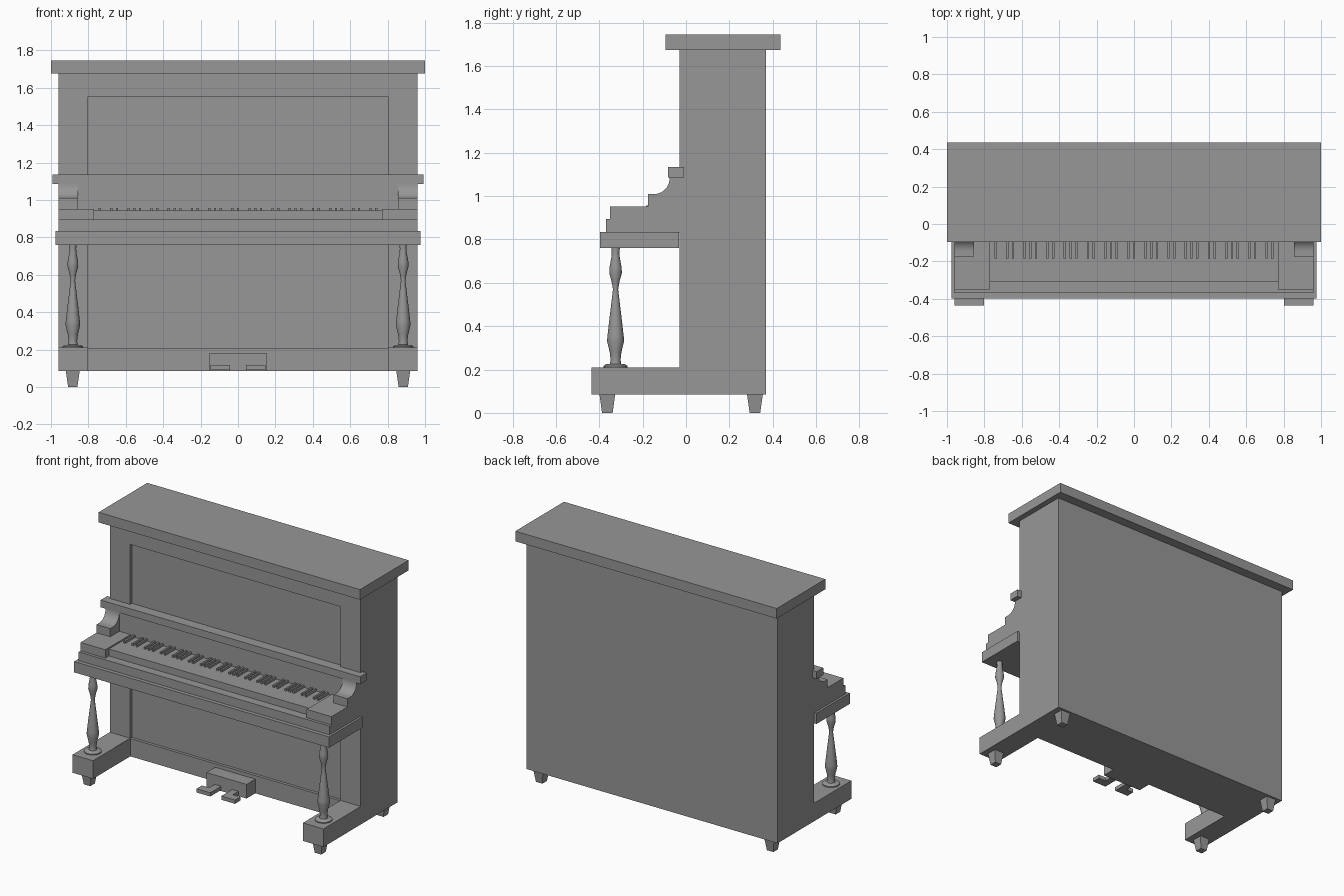
import bpy, bmesh, math

cube = bpy.data.objects.get("Cube")
if cube:
    bpy.data.objects.remove(cube, do_unlink=True)

grey = bpy.data.materials.new("plain_grey")
grey.use_nodes = True
color = (0.31, 0.31, 0.31, 1)
grey.diffuse_color = color
grey.node_tree.nodes["Principled BSDF"].inputs["Base Color"].default_value = color


def finish(name, bm):
    bmesh.ops.recalc_face_normals(bm, faces=bm.faces)
    mesh = bpy.data.meshes.new(name)
    bm.to_mesh(mesh)
    bm.free()
    mesh.materials.append(grey)
    obj = bpy.data.objects.new(name, mesh)
    bpy.context.collection.objects.link(obj)
    return obj


def add_box(bm, x, y, z, taper=1):
    """Box between x, y and z ranges; taper scales the bottom face."""
    verts = bmesh.ops.create_cube(bm, size=1)["verts"]
    for v in verts:
        k = taper if v.co.z < 0 else 1
        v.co = [sum(r) / 2 + c * s * (r[1] - r[0])
                for r, c, s in zip((x, y, z), v.co, (k, k, 1))]


def box(name, x, y, z, taper=1):
    bm = bmesh.new()
    add_box(bm, x, y, z, taper)
    return finish(name, bm)


def extrude_x(name, profile, x0, x1):
    """Extrude a (y, z) outline along x."""
    bm = bmesh.new()
    face = bm.faces.new([bm.verts.new((x0, y, z)) for y, z in profile])
    new = bmesh.ops.extrude_face_region(bm, geom=[face])["geom"]
    bmesh.ops.translate(bm, vec=(x1 - x0, 0, 0),
                        verts=[g for g in new if isinstance(g, bmesh.types.BMVert)])
    return finish(name, bm)


def activate(obj):
    bpy.ops.object.select_all(action="DESELECT")
    obj.select_set(True)
    bpy.context.view_layer.objects.active = obj


def cut(target, *ranges):
    """Subtract a box from the target."""
    cutter = box("cutter", *ranges)
    cutter.hide_render = True
    mod = target.modifiers.new("cut", "BOOLEAN")
    mod.operation, mod.solver, mod.object = "DIFFERENCE", "EXACT", cutter
    activate(target)
    bpy.ops.object.modifier_apply(modifier=mod.name)
    bpy.data.objects.remove(cutter, do_unlink=True)


# Cabinet with projecting feet and two recessed front panels
FRONT, BACK = -0.03, 0.37
cabinet = extrude_x("cabinet", [(-0.437, 0.085), (BACK, 0.085), (BACK, 1.68),
                                (FRONT, 1.68), (FRONT, 0.21), (-0.437, 0.21)], -0.96, 0.96)
cut(cabinet, (-0.803, 0.803), (-0.6, FRONT), (0, 0.3))
cut(cabinet, (-0.805, 0.805), (-0.2, FRONT + 0.02), (0.208, 0.8))
cut(cabinet, (-0.805, 0.805), (-0.2, FRONT + 0.02), (1.11, 1.55))
box("lid", (-1, 1), (-0.095, 0.437), (1.675, 1.745))

# Keyboard shelf, slip, fallboard and ledge
box("keybed", (-0.975, 0.975), (-0.397, -0.033), (0.76, 0.835))
box("key_slip", (-0.96, 0.96), (-0.37, -0.02), (0.83, 0.895))
box("fallboard", (-0.86, 0.86), (-0.075, 0), (0.89, 1.09))
box("ledge", (-0.993, 0.993), (-0.082, -0.01), (1.085, 1.135))

# Keys
KEY_HALF, WHITE_COUNT = 0.77, 50
box("white_keys", (-KEY_HALF, KEY_HALF), (-0.31, -0.06), (0.89, 0.943))
bm = bmesh.new()
pitch = 2 * KEY_HALF / WHITE_COUNT
for k in range(1, WHITE_COUNT):
    if k % 7 in (0, 1, 3, 4, 6):
        x = -KEY_HALF + k * pitch
        add_box(bm, (x - 0.006, x + 0.006), (-0.185, -0.06), (0.93, 0.958))
finish("black_keys", bm)

# Arm outline with a concave quarter curve
arc = [(-0.145 + 0.07 * math.sin(a), 1.085 - 0.075 * math.cos(a))
       for a in (math.pi / 2 * i / 10 for i in range(11))]
arm = [(-0.02, 0.94), (-0.175, 0.94), (-0.175, 1.01)] + arc + [(-0.02, 1.085)]

# Turned column outline as (radius, height)
turning = [(0, 0.205), (0.055, 0.205), (0.055, 0.217), (0.045, 0.224), (0.026, 0.226),
           (0.023, 0.245), (0.027, 0.28), (0.039, 0.33), (0.038, 0.35), (0.03, 0.42),
           (0.018, 0.52), (0.012, 0.57), (0.018, 0.605), (0.029, 0.645), (0.028, 0.67),
           (0.019, 0.72), (0.018, 0.74), (0.02, 0.765), (0, 0.765)]


def column(name, x, y):
    bm = bmesh.new()
    verts = [bm.verts.new((x + r, y, z)) for r, z in turning]
    edges = [bm.edges.new(pair) for pair in zip(verts, verts[1:])]
    bmesh.ops.spin(bm, geom=verts + edges, cent=(x, y, 0), axis=(0, 0, 1),
                   angle=math.tau, steps=24)
    bmesh.ops.remove_doubles(bm, verts=bm.verts, dist=0.0001)
    return finish(name, bm)


# Parts repeated on each side
for side, s in (("left", 1), ("right", -1)):
    def span(a, b):
        return tuple(sorted((s * a, s * b)))

    box(side + "_key_block", span(0.77, 0.96), (-0.35, -0.02), (0.885, 0.953))
    smooth = [extrude_x(side + "_arm", arm, *span(0.855, 0.96)),
              column(side + "_column", s * 0.883, -0.325)]
    for obj in smooth:
        activate(obj)
        bpy.ops.object.shade_smooth_by_angle(angle=math.radians(35))
    for end, y in (("front", -0.363), ("back", 0.318)):
        box(f"{side}_{end}_leg", span(0.846, 0.921), (y - 0.037, y + 0.037), (0, 0.09), 0.66)

    # Pedal plate with a stem on its inner side
    box(side + "_pedal", span(0.042, 0.147), (-0.243, -0.185), (0.092, 0.118))
    box(side + "_pedal_stem", span(0.042, 0.09), (-0.19, -0.1), (0.092, 0.118))

box("pedal_box", (-0.153, 0.153), (-0.125, 0), (0.085, 0.183))
